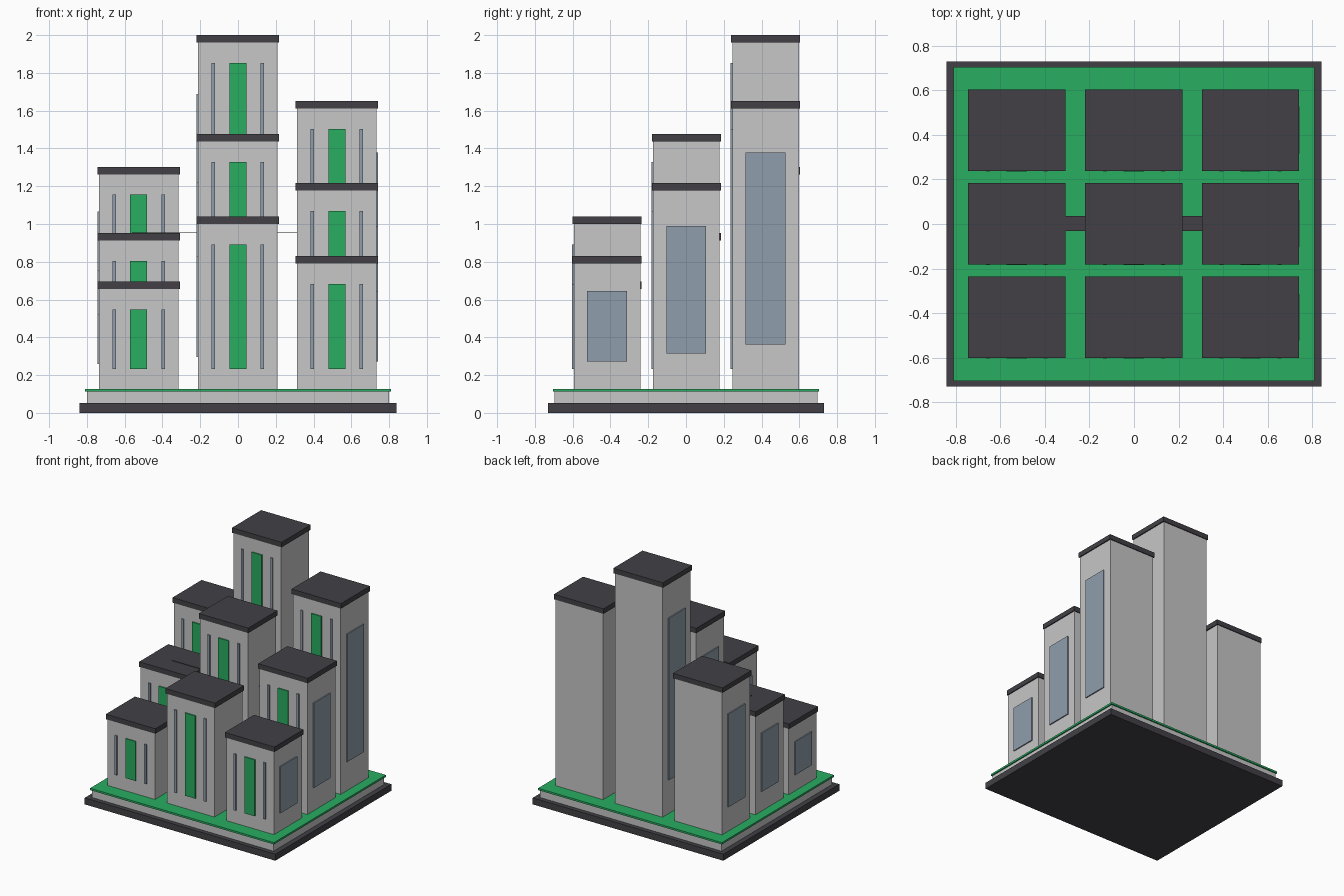
import bpy
import bmesh
from mathutils import Matrix, Vector

cube = bpy.data.objects.get("Cube")
if cube:
    bpy.data.objects.remove(cube, do_unlink=True)


def make_material(name, rgb):
    mat = bpy.data.materials.new(name)
    mat.use_nodes = True
    mat.diffuse_color = (*rgb, 1)
    mat.node_tree.nodes["Principled BSDF"].inputs["Base Color"].default_value = (*rgb, 1)
    return mat


DARK = make_material("charcoal", (0.054, 0.051, 0.06))
WALL = make_material("light grey", (0.57, 0.572, 0.578))
GREEN = make_material("green", (0.022, 0.42, 0.12))
GLASS = make_material("blue grey glass", (0.275, 0.342, 0.413))


def box(name, low, high, mat):
    """Box between two opposite corners."""
    low, high = Vector(low), Vector(high)
    bm = bmesh.new()
    place = Matrix.Translation((low + high) / 2) @ Matrix.Diagonal((*(high - low), 1))
    bmesh.ops.create_cube(bm, size=1, matrix=place)
    mesh = bpy.data.meshes.new(name)
    bm.to_mesh(mesh)
    bm.free()
    mesh.materials.append(mat)
    obj = bpy.data.objects.new(name, mesh)
    bpy.context.collection.objects.link(obj)
    return obj


def slab(name, half_x, half_y, z0, z1, mat, x=0, y=0):
    return box(name, (x - half_x, y - half_y, z0), (x + half_x, y + half_y, z1), mat)


# Stepped base
slab("base_plinth", 0.84, 0.73, 0, 0.052, DARK)
slab("base_step", 0.80, 0.695, 0.052, 0.112, WALL)
slab("lawn", 0.81, 0.705, 0.112, 0.127, GREEN)

GROUND = 0.127
BODY_X, BODY_Y = 0.21, 0.176
CAP_X, CAP_Y, CAP_H = 0.218, 0.183, 0.04
RELIEF = 0.009


def tower(name, x, y, top, side):
    roof = top - CAP_H
    slab(name + "_body", BODY_X, BODY_Y, GROUND, roof, WALL, x, y)
    slab(name + "_roof", CAP_X, CAP_Y, roof, top, DARK, x, y)
    # Front door panel flanked by slit windows
    front = y - BODY_Y
    for part, offset, half, mat in (("green_panel", 0, 0.045, GREEN),
                                    ("slit_window_right", -0.13, 0.009, GLASS),
                                    ("slit_window_left", 0.13, 0.009, GLASS)):
        slab(name + "_" + part, half, RELIEF, 0.233, top - 0.148, mat, x + offset, front)
    # Tall window on the outer side
    height = roof - GROUND
    inset = 0.075 + 0.107 * height
    slab(name + "_side_window", RELIEF, 0.105, GROUND + inset, roof - inset,
         GLASS, x + side * BODY_X, y)


# Three by three grid of towers: heights run from -x to +x in each row
rows = {
    "front": (-0.418, (0.695, 1.04, 0.83)),
    "middle": (0.002, (0.952, 1.477, 1.217)),
    "back": (0.421, (1.303, 2.0, 1.652)),
}
columns = (("right", -0.526, -1), ("centre", -0.001, -1), ("left", 0.523, 1))
for row, (y, tops) in rows.items():
    for (column, x, side), top in zip(columns, tops):
        tower(f"{row}_{column}_tower", x, y, top, side)

# Thin walkway across the middle row, resting on the lowest roof
box("walkway", (-0.56, -0.031, 0.952), (0.56, 0.035, 0.956), DARK)
